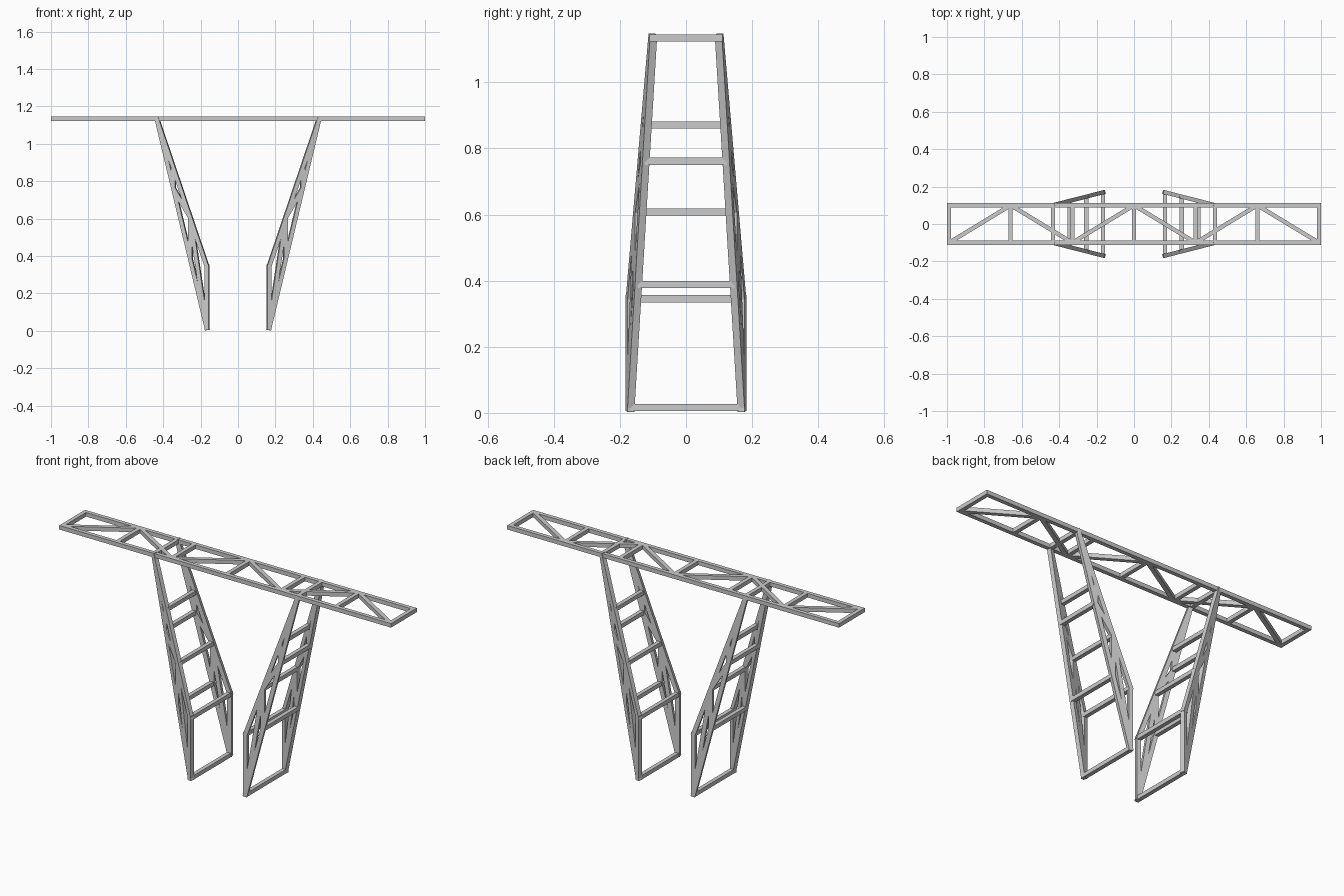
import bpy, bmesh
from mathutils import Vector, Matrix

if "Cube" in bpy.data.objects:
    bpy.data.objects.remove(bpy.data.objects["Cube"])

T = 0.022  # bar thickness


def add_bar(bm, a, b, side, ext=0.0):
    """Square bar from a to b; one pair of faces is perpendicular to 'side'."""
    a, b = Vector(a), Vector(b)
    d = (b - a).normalized()
    s = Vector(side)
    s = (s - d * s.dot(d)).normalized()
    u = d.cross(s)
    rot = Matrix((s, u, d)).transposed().to_4x4()
    size = Matrix.Diagonal((T, T, (b - a).length + 2 * ext, 1))
    bmesh.ops.create_cube(bm, size=1, matrix=Matrix.Translation((a + b) / 2) @ rot @ size)


def make(name, bars):
    bm = bmesh.new()
    for bar in bars:
        add_bar(bm, *bar)
    me = bpy.data.meshes.new(name)
    bm.to_mesh(me)
    bm.free()
    ob = bpy.data.objects.new(name, me)
    bpy.context.collection.objects.link(ob)
    return ob


# Horizontal top truss
Z = 1.134
X, Y = 1 - T / 2, 0.1
up = (0, 0, 1)
make("top_rails", [((-X, s * Y, Z), (X, s * Y, Z), up, T / 2) for s in (-1, 1)])
make("top_end_bars", [((s * X, -Y, Z), (s * X, Y, Z), up, 0) for s in (-1, 1)])
nodes = [-X + i * X / 3 for i in range(7)]
make("top_cross_bars", [((x, -Y, Z), (x, Y, Z), up) for x in nodes[1:-1]])
make("top_diagonals", [((nodes[i], Y * (-1) ** (i + 1), Z),
                        (nodes[i + 1], Y * (-1) ** i, Z), up) for i in range(6)])

# Legs: two upright triangular side trusses joined by rungs
X0, X1 = 0.166, 0.433
Y0, Y1 = 0.169, 0.101
Z_OUT, Z_IN = 0.016, 0.345


def node(z0, t, sx, sy):
    return Vector((sx * (X0 + (X1 - X0) * t), sy * (Y0 + (Y1 - Y0) * t),
                   z0 + (Z - z0) * t))


for side, sx in (("left", -1), ("right", 1)):
    chords, webs, rungs = [], [], []
    for sy in (-1, 1):
        out = [node(Z_OUT, i / 3, sx, sy) for i in range(4)]
        inn = [node(Z_IN, i / 3, sx, sy) for i in range(4)]
        n = (out[3] - out[0]).cross(Vector(up))
        chords += [(out[0], out[3], n, T / 2), (inn[0], inn[3], n, 0.008),
                   (out[0], inn[0], n, T / 2)]
        webs += [(out[1], inn[1], n), (out[2], inn[2], n),
                 (out[0], inn[1], n), (inn[1], out[2], n), (out[2], inn[3], n)]
    flip = Vector((1, -1, 1))
    for p in out + inn[:3]:
        rungs.append((p, p * flip, up))
    make(side + "_leg_chords", chords)
    make(side + "_leg_webs", webs)
    make(side + "_leg_rungs", rungs)
